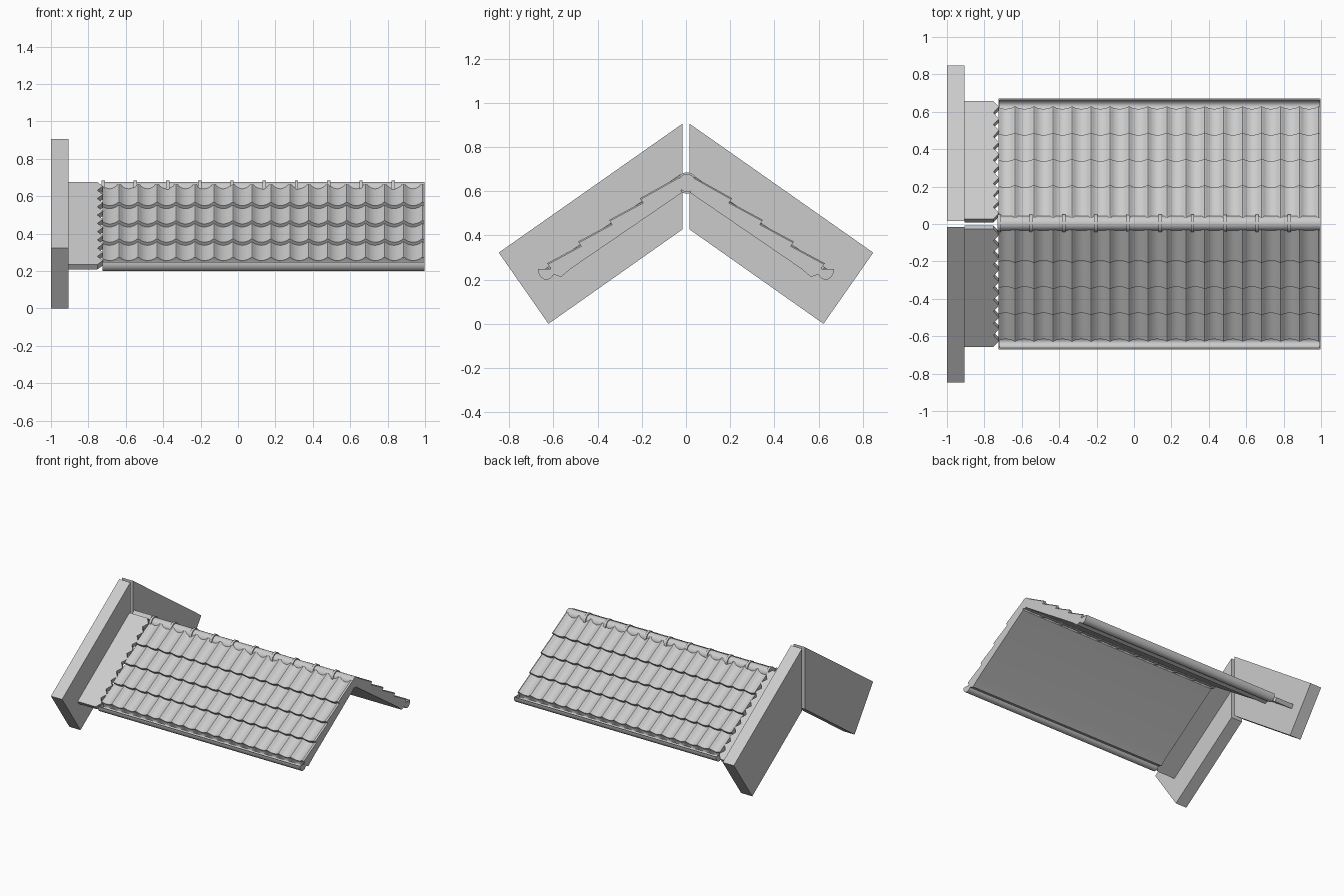
import bpy, bmesh, math

cube = bpy.data.objects.get("Cube")
if cube:
    bpy.data.objects.remove(cube, do_unlink=True)

grey = bpy.data.materials.new("light_grey")
grey.use_nodes = True
colour = (0.6, 0.6, 0.6, 1)
grey.diffuse_color = colour
grey.node_tree.nodes["Principled BSDF"].inputs["Base Color"].default_value = colour

PITCH = math.radians(35)
COS, SIN = math.cos(PITCH), math.sin(PITCH)
LEFT_END, RIGHT_END = -0.725, 0.997
APEX = 0.672


def slope_point(s, n):
    """Point s down the slope and n above the roof plane, as (y, z)."""
    return s * COS + n * SIN, APEX - s * SIN + n * COS


def finish(name, bm, smooth=False):
    bmesh.ops.recalc_face_normals(bm, faces=bm.faces)
    mesh = bpy.data.meshes.new(name)
    bm.to_mesh(mesh)
    bm.free()
    mesh.materials.append(grey)
    obj = bpy.data.objects.new(name, mesh)
    bpy.context.collection.objects.link(obj)
    if smooth:
        bpy.ops.object.select_all(action='DESELECT')
        obj.select_set(True)
        bpy.context.view_layer.objects.active = obj
        bpy.ops.object.shade_smooth_by_angle(angle=math.radians(35))
    return obj


def loft(name, sections, smooth=False):
    """Skin matching closed sections and cap both ends."""
    bm = bmesh.new()
    rings = [[bm.verts.new(p) for p in sec] for sec in sections]
    for a, b in zip(rings, rings[1:]):
        for i in range(len(a)):
            j = (i + 1) % len(a)
            bm.faces.new((a[i], a[j], b[j], b[i]))
    bm.faces.new(rings[0])
    bm.faces.new(rings[-1][::-1])
    return finish(name, bm, smooth)


def prism(name, outline, x0, x1, side=1, smooth=False):
    return loft(name, [[(x, side * y, z) for y, z in outline] for x in (x0, x1)], smooth)


# Cross-wise tile shape: narrow raised roll, then a wide shallow pan
TILE, ROLL = 0.1014, 0.28
CUTS = (0, 0.07, 0.14, 0.21, 0.28, 0.4, 0.52, 0.64, 0.76, 0.88)


def wave(x):
    u = ((x + 0.65) / TILE + 1e-6) % 1
    if u < ROLL:
        return 0.004 + 0.010 * math.sin(math.pi * u / ROLL)
    return 0.004 - 0.012 * math.sin(math.pi * (u - ROLL) / (1 - ROLL))


xs = [-0.65 + TILE * (k + c) for k in range(-1, 18) for c in CUTS]
xs = [LEFT_END] + [x for x in xs if LEFT_END + 0.002 < x < RIGHT_END - 0.002] + [RIGHT_END]

STEP = 0.02
EDGES = [(y - STEP * SIN) / COS for y in (0.2, 0.34, 0.48, 0.62)]
UNDERSIDE = [(0.605, 0.225), (0.565, 0.212), (0.52, 0.25), (0.02, 0.592)]


def tile_section(x, side):
    h = wave(x)
    pts = [slope_point(0.03, h)]
    for s in EDGES:
        pts += [slope_point(s, h + STEP), slope_point(s, h)]
    return [(x, side * y, z) for y, z in pts + UNDERSIDE]


def toothed_flange(name, side):
    """Flat flashing with a saw-toothed edge beside the tiles."""
    s0, s1, teeth = 0.02, 0.79, 10
    outline = [(-0.905, s1), (-0.905, s0)]
    for i in range(teeth):
        a = s0 + (s1 - s0) * i / teeth
        outline += [(-0.752, a), (-0.722, a + (s1 - s0) / teeth / 2)]
    outline.append((-0.752, s1))
    sections = []
    for n in (0.019, -0.013):
        ring = []
        for x, s in outline:
            y, z = slope_point(s, n)
            ring.append((x, side * y, z))
        sections.append(ring)
    return loft(name, sections)


def arc(cy, cz, ry, rz, a0, a1, n):
    return [(cy + ry * math.cos(a0 + (a1 - a0) * i / n),
             cz + rz * math.sin(a0 + (a1 - a0) * i / n)) for i in range(n + 1)]


for side, label in ((-1, "front"), (1, "back")):
    # Gable wall slab
    prism(label + "_end_wall", [(0.016, 0.905), (0.847, 0.322), (0.622, 0.0), (0.016, 0.427)],
          -1.0, -0.905, side)
    toothed_flange(label + "_flashing", side)
    loft(label + "_tiled_slope", [tile_section(x, side) for x in xs], True)

    # Half-round gutter trough with closed ends
    outer = arc(0.632, 0.248, 0.038, 0.048, math.pi, 2 * math.pi, 16)
    inner = arc(0.632, 0.248, 0.032, 0.042, 2 * math.pi, math.pi, 16)
    prism(label + "_gutter", outer + inner, LEFT_END, RIGHT_END, side, True)
    for x, end in ((LEFT_END, "left"), (RIGHT_END - 0.005, "right")):
        prism(f"{label}_gutter_{end}_cap", outer, x, x + 0.005, side)

# Round ridge with overlapping collars
RIDGE_Y, RIDGE_Z = 0.004, 0.637
circle = arc(RIDGE_Y, RIDGE_Z, 0.04, 0.04, 0, 2 * math.pi, 32)[:-1]
ring = arc(RIDGE_Y, RIDGE_Z, 0.048, 0.048, 0, 2 * math.pi, 32)[:-1]
prism("ridge", circle, LEFT_END, RIGHT_END, 1, True)
for i in range(10):
    x = -0.721 + 0.1723 * i
    prism(f"ridge_collar_{i + 1}", ring, x - 0.009, x + 0.009, 1, True)
